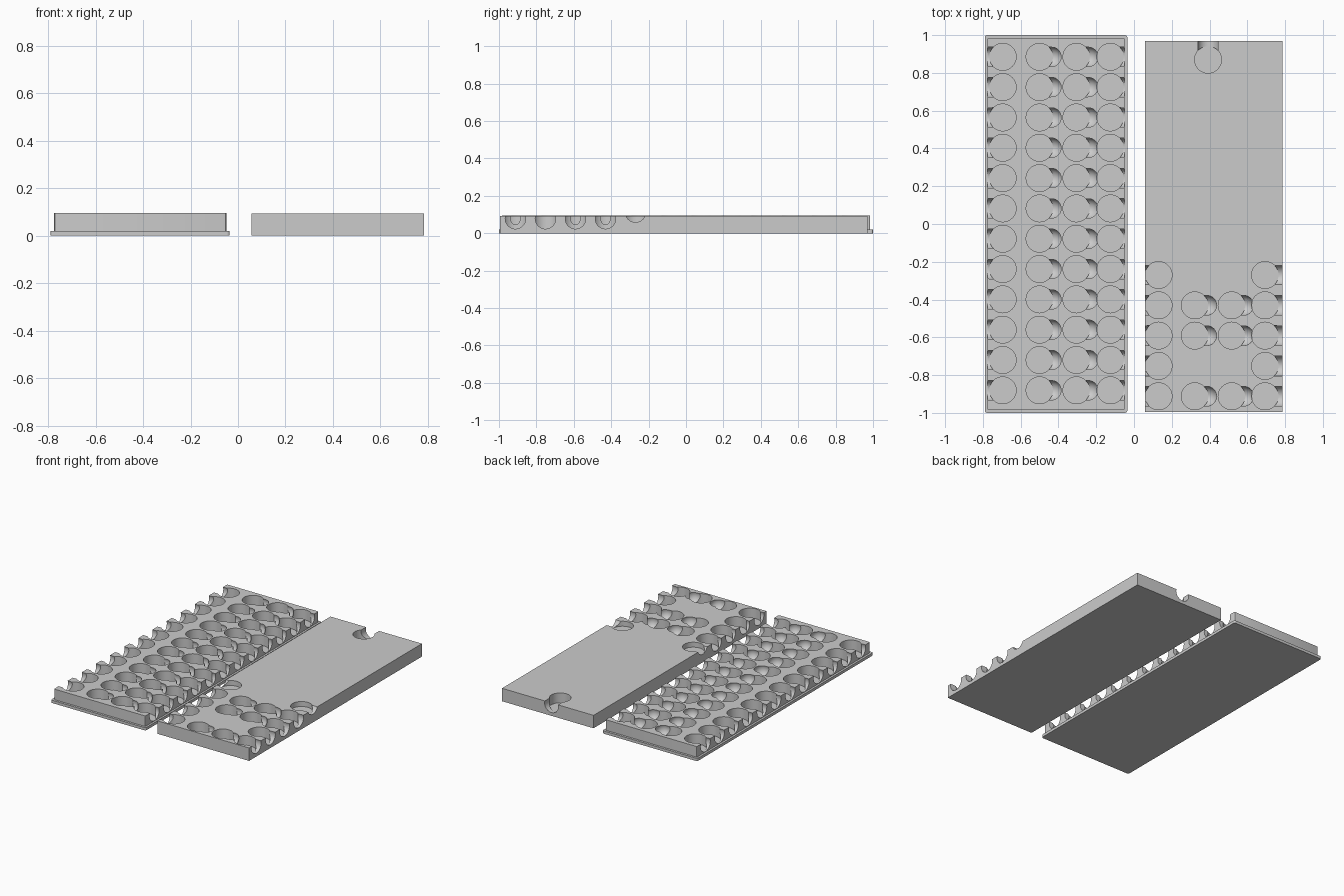
import bpy, bmesh, math
from mathutils import Matrix, Vector

cube = bpy.data.objects.get("Cube")
if cube:
    bpy.data.objects.remove(cube)

grey = bpy.data.materials.new("light_grey")
grey.use_nodes = True
COLOUR = (0.6, 0.6, 0.6, 1)
grey.diffuse_color = COLOUR
grey.node_tree.nodes["Principled BSDF"].inputs["Base Color"].default_value = COLOUR

POCKET_R, SCOOP_R = 0.071, 0.055
FLOOR, PITCH = 0.022, 0.1605
INNER, EDGE = 0.062, 0.2      # scoop lengths: inside the slab, out past its side


def to_object(name, bm):
    mesh = bpy.data.meshes.new(name)
    bm.normal_update()
    bm.to_mesh(mesh)
    bm.free()
    obj = bpy.data.objects.new(name, mesh)
    bpy.context.collection.objects.link(obj)
    mesh.materials.append(grey)
    return obj


def slab(name, x0, x1, y0, y1, z0, z1, corner=0):
    bm = bmesh.new()
    bmesh.ops.create_cube(bm, size=1)
    for v in bm.verts:
        v.co = Vector((x0 if v.co.x < 0 else x1,
                       y0 if v.co.y < 0 else y1,
                       z0 if v.co.z < 0 else z1))
    if corner:
        upright = [e for e in bm.edges
                   if abs(e.verts[0].co.z - e.verts[1].co.z) > 0.001]
        bmesh.ops.bevel(bm, geom=upright, offset=corner, segments=3,
                        profile=0.5, affect='EDGES')
    return to_object(name, bm)


def add_pocket(bm, x, y, floor):
    height = 0.2
    bmesh.ops.create_cone(
        bm, cap_ends=True, segments=48, radius1=POCKET_R, radius2=POCKET_R,
        depth=height, matrix=Matrix.Translation((x, y, floor + height / 2)))


def add_scoop(bm, x, y, floor, angle, length):
    # A capsule lying on its side, running outward from the pocket centre
    verts = bmesh.ops.create_uvsphere(bm, u_segments=32, v_segments=16,
                                      radius=SCOOP_R)["verts"]
    for v in verts:
        if v.co.z > 0.001:
            v.co.z += length
    place = (Matrix.Translation((x, y, floor + 0.001 + SCOOP_R))
             @ Matrix.Rotation(angle, 4, 'Z')
             @ Matrix.Rotation(math.pi / 2, 4, 'Y'))
    bmesh.ops.transform(bm, matrix=place, verts=verts)


def carve(obj, recesses):
    # Cut all round pockets, then all scoops
    pockets, scoops = bmesh.new(), bmesh.new()
    for x, y, floor, angle, length in recesses:
        add_pocket(pockets, x, y, floor)
        add_scoop(scoops, x, y, floor, angle, length)
    cutters = [to_object("pocket_cutter", pockets),
               to_object("scoop_cutter", scoops)]
    for cutter in cutters:
        cutter.hide_render = True
        mod = obj.modifiers.new(cutter.name, 'BOOLEAN')
        mod.operation, mod.solver, mod.object = 'DIFFERENCE', 'EXACT', cutter
    graph = bpy.context.evaluated_depsgraph_get()
    carved = bpy.data.meshes.new_from_object(obj.evaluated_get(graph))
    obj.modifiers.clear()
    obj.data = carved
    for cutter in cutters:
        bpy.data.objects.remove(cutter)
    bpy.ops.object.select_all(action='DESELECT')
    obj.select_set(True)
    bpy.context.view_layer.objects.active = obj
    bpy.ops.object.shade_smooth_by_angle(angle=math.radians(30))


# Tray full of pockets, standing on a thin lip
slab("tray_lip", -0.79, -0.035, -1, 1, 0, 0.02, 0.012)
tray = slab("pocket_tray", -0.775, -0.049, -0.984, 0.984, 0.01, 0.096, 0.006)
tray_columns = [(-0.695, math.pi, EDGE), (-0.5, 0, INNER),
                (-0.305, 0, INNER), (-0.125, 0, EDGE)]
carve(tray, [(x, 0.885 - row * PITCH, FLOOR, angle, length)
             for row in range(12) for x, angle, length in tray_columns])

# Mostly plain board with pockets towards the front and one at the back
board = slab("plain_board", 0.057, 0.785, -0.995, 0.97, 0, 0.093)
recesses = [(0.392, 0.87, FLOOR, math.pi / 2, EDGE)]
for row in range(5):
    y = -0.912 + row * PITCH
    floor = 0.057 if row == 4 else FLOOR
    recesses += [(0.13, y, floor, math.pi, EDGE), (0.694, y, floor, 0, EDGE)]
    if row in (0, 2, 3):
        recesses += [(x, y, floor, 0, INNER) for x in (0.322, 0.517)]
carve(board, recesses)
